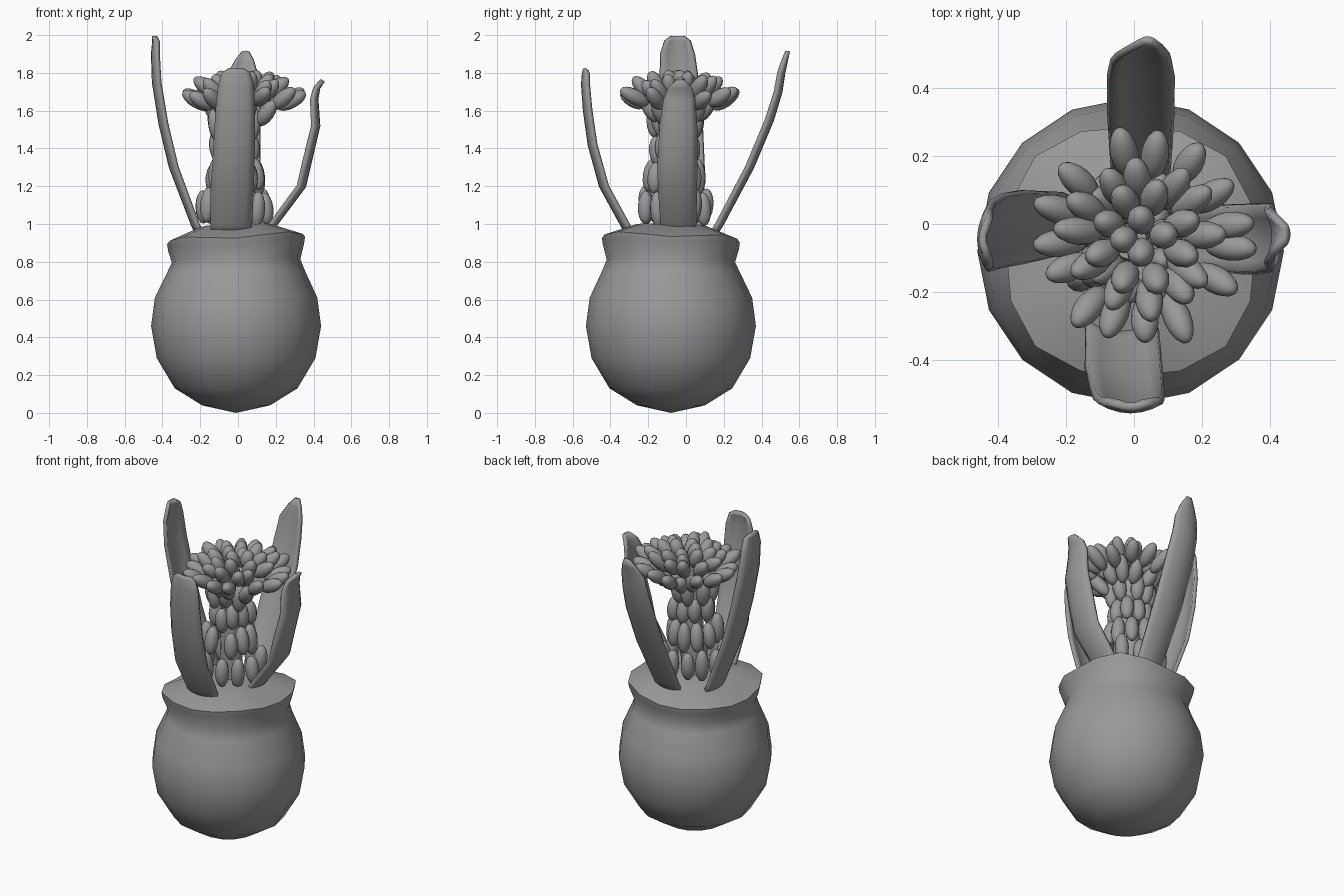
import bpy, bmesh, math, random
from mathutils import Matrix, Vector

random.seed(4)
cube = bpy.data.objects.get("Cube")
if cube:
    bpy.data.objects.remove(cube)

clay = bpy.data.materials.new("clay_grey")
clay.use_nodes = True
clay.diffuse_color = (0.32, 0.32, 0.32, 1)
clay.node_tree.nodes["Principled BSDF"].inputs["Base Color"].default_value = clay.diffuse_color


def finish(bm, name, angle=180):
    bmesh.ops.recalc_face_normals(bm, faces=bm.faces)
    mesh = bpy.data.meshes.new(name)
    bm.to_mesh(mesh)
    bm.free()
    obj = bpy.data.objects.new(name, mesh)
    bpy.context.collection.objects.link(obj)
    mesh.materials.append(clay)
    bpy.ops.object.select_all(action="DESELECT")
    obj.select_set(True)
    bpy.context.view_layer.objects.active = obj
    bpy.ops.object.shade_smooth_by_angle(angle=math.radians(angle))
    return obj


# Round pot: radius, height, and how square each ring is
def build_pot(sides=16):
    profile = [(0.18, 0.04, 0), (0.325, 0.13, 0), (0.42, 0.29, 0), (0.45, 0.46, 0),
               (0.43, 0.61, 0), (0.365, 0.75, 0.2), (0.34, 0.81, 0.5),
               (0.36, 0.89, 1), (0.365, 0.925, 1), (0.2, 0.99, 0.4)]
    bm = bmesh.new()
    rings = []
    for r, z, square in profile:
        ring = []
        for i in range(sides):
            a = 2 * math.pi * i / sides
            c, s = math.cos(a), math.sin(a)
            power = 2 + 0.6 * square
            k = r * (abs(c) ** power + abs(s) ** power) ** (-1 / power)
            lift = square * (0.02 * c - 0.012 * s - 0.012 * math.cos(4 * a))
            ring.append(bm.verts.new((k * c - 0.01, k * s - 0.08, z + lift)))
        rings.append(ring)
    for low, high in zip(rings, rings[1:]):
        for i in range(sides):
            j = (i + 1) % sides
            bm.faces.new((low[i], low[j], high[j], high[i]))
    for ring, z in ((rings[0], 0), (rings[-1], 1.0)):
        tip = bm.verts.new((-0.01, -0.08, z))
        for i in range(sides):
            bm.faces.new((ring[i], ring[(i + 1) % sides], tip))
    finish(bm, "pot", 60)


# Curved leaf: path of (outward distance, height, half width, side offset)
def build_leaf(name, outward, path):
    out = Vector(outward)
    side = Vector((abs(out.y), abs(out.x), 0))
    bm = bmesh.new()
    rows = []
    for d, z, half, shift in path:
        row = []
        for k in range(7):
            u = k / 3 - 1
            p = out * (d - 0.3 * half * u * u) + side * (shift + u * half)
            row.append(bm.verts.new((p.x, p.y, z)))
        rows.append(row)
    for a, b in zip(rows, rows[1:]):
        for k in range(6):
            bm.faces.new((a[k], a[k + 1], b[k + 1], b[k]))
    leaf = finish(bm, name, 45)
    solid = leaf.modifiers.new("thickness", "SOLIDIFY")
    solid.thickness = 0.022
    solid.offset = 0


# Rings of seeds: count, radius, height, tilt in degrees, half length
def build_seeds(name, centre, rings):
    bm = bmesh.new()
    for n, (count, r, z, tilt, length) in enumerate(rings):
        for i in range(count):
            a = 2 * math.pi * (i + 0.5 * (n % 2)) / count + random.uniform(-0.12, 0.12)
            t = math.radians(tilt + random.uniform(-7, 7))
            radial = Vector((math.cos(a), math.sin(a), 0))
            axis = radial * math.sin(t) + Vector((0, 0, math.cos(t)))
            spot = Vector(centre) + radial * (r + random.uniform(-0.015, 0.015))
            spot.z = z + random.uniform(-0.015, 0.015)
            half = length * random.uniform(0.9, 1.08)
            turn = axis.to_track_quat("Z", "Y").to_matrix().to_4x4()
            shape = Matrix.Diagonal((0.041, 0.041, half, 1))
            bmesh.ops.create_uvsphere(bm, u_segments=12, v_segments=8, radius=1,
                                      matrix=Matrix.Translation(spot) @ turn @ shape)
    finish(bm, name)


build_pot()

build_leaf("right_leaf", (-1, 0, 0), [
    (0.2, 0.92, 0.085, 0.0), (0.24, 1.0, 0.09, 0.0), (0.355, 1.3, 0.105, -0.01),
    (0.41, 1.53, 0.105, -0.02), (0.445, 1.75, 0.1, -0.035),
    (0.45, 1.9, 0.088, -0.045), (0.443, 1.97, 0.065, -0.045), (0.445, 1.995, 0.03, -0.045)])
build_leaf("left_leaf", (1, 0, 0), [
    (0.16, 0.94, 0.085, -0.04), (0.2, 1.0, 0.09, -0.04), (0.35, 1.2, 0.1, -0.045),
    (0.385, 1.35, 0.1, -0.045), (0.425, 1.52, 0.095, -0.04),
    (0.415, 1.66, 0.08, -0.035), (0.425, 1.72, 0.06, -0.03), (0.45, 1.76, 0.025, -0.03)])
build_leaf("front_leaf", (0, -1, 0), [
    (0.3, 0.93, 0.1, -0.04), (0.34, 1.0, 0.105, -0.035), (0.45, 1.2, 0.11, -0.03),
    (0.51, 1.42, 0.105, -0.02), (0.535, 1.6, 0.1, -0.015),
    (0.545, 1.74, 0.09, -0.01), (0.54, 1.8, 0.07, -0.01), (0.535, 1.82, 0.035, -0.01)])
build_leaf("back_leaf", (0, 1, 0), [
    (0.14, 0.92, 0.08, 0.02), (0.19, 1.0, 0.085, 0.02), (0.35, 1.3, 0.095, 0.02),
    (0.455, 1.55, 0.095, 0.02), (0.5, 1.7, 0.085, 0.02),
    (0.515, 1.8, 0.075, 0.025), (0.53, 1.87, 0.045, 0.035), (0.54, 1.915, 0.015, 0.04)])

# Slim stem inside the seeds
stem = bmesh.new()
bmesh.ops.create_cone(stem, cap_ends=True, segments=12, radius1=0.07, radius2=0.05, depth=0.7,
                      matrix=Matrix.Translation((-0.01, -0.055, 1.33)))
finish(stem, "stem", 40)

build_seeds("column_seeds", (-0.015, -0.055, 0), [
    (10, 0.165, 1.09, 0, 0.095), (9, 0.125, 1.25, -6, 0.09),
    (8, 0.1, 1.4, 0, 0.085), (8, 0.105, 1.53, 8, 0.085)])
build_seeds("head_seeds", (0.025, -0.04, 0), [
    (10, 0.15, 1.6, 35, 0.08), (15, 0.245, 1.665, 58, 0.085),
    (12, 0.175, 1.71, 48, 0.085), (8, 0.115, 1.735, 32, 0.075),
    (4, 0.05, 1.745, 15, 0.06)])
